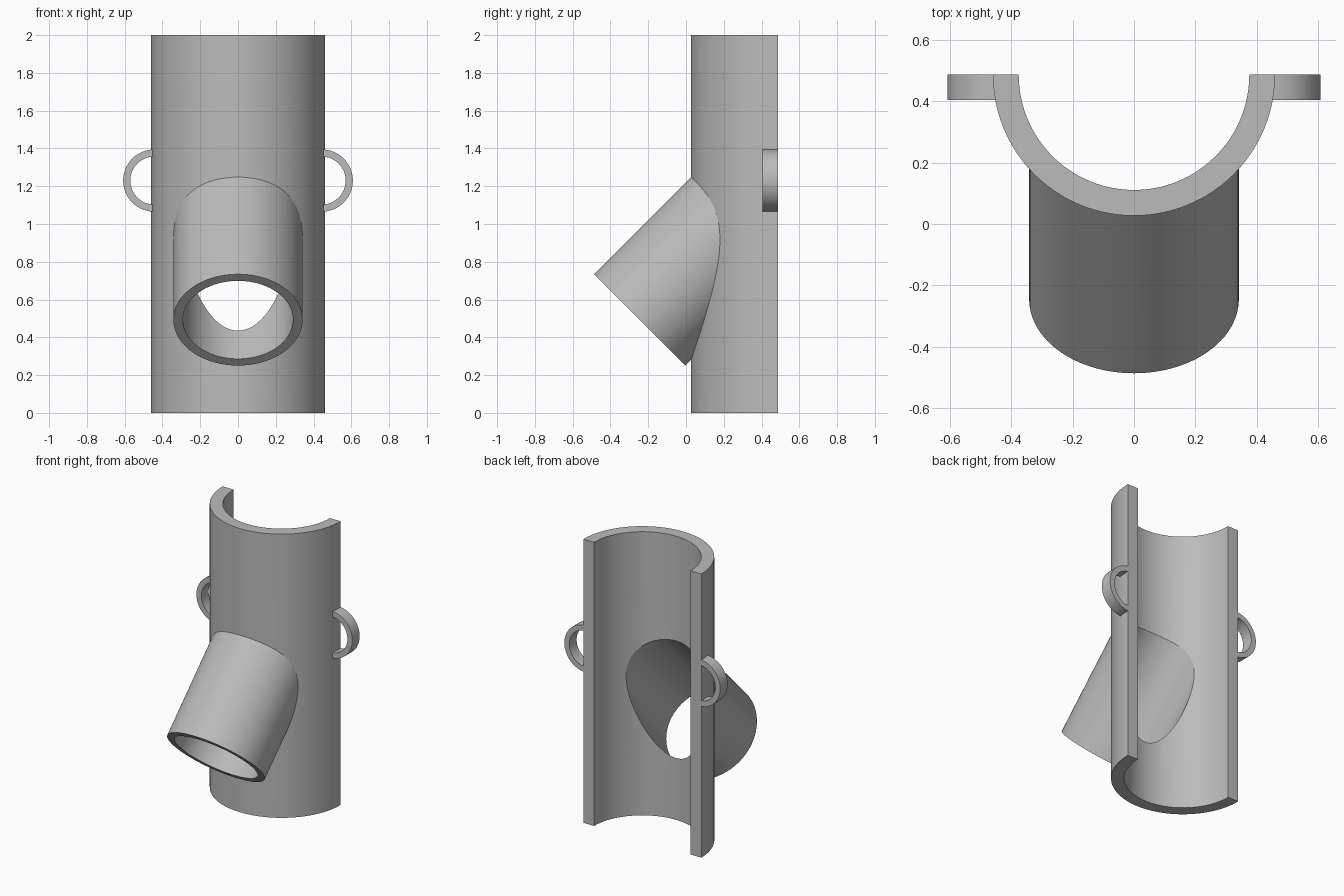
import bpy, bmesh, math
from mathutils import Vector, Matrix

if "Cube" in bpy.data.objects:
    bpy.data.objects.remove(bpy.data.objects["Cube"])

BACK = 0.487                    # flat rear plane, also the axis of the half pipe
R_OUT, R_IN, HEIGHT = 0.46, 0.376, 2.0
BRANCH_OUT, BRANCH_IN = 0.342, 0.292
BRANCH_END = Vector((0, -0.245, 0.4925))
BRANCH_DIR = Vector((0, 1, 1)).normalized()

grey = bpy.data.materials.new("plain grey")
grey.diffuse_color = (0.5, 0.5, 0.5, 1)
grey.use_nodes = True
grey.node_tree.nodes["Principled BSDF"].inputs["Base Color"].default_value = grey.diffuse_color


def make_object(name, bm):
    bmesh.ops.recalc_face_normals(bm, faces=bm.faces)
    mesh = bpy.data.meshes.new(name)
    bm.to_mesh(mesh)
    bm.free()
    mesh.materials.append(grey)
    obj = bpy.data.objects.new(name, mesh)
    bpy.context.collection.objects.link(obj)
    return obj


def extrude_profile(name, points, offset):
    bm = bmesh.new()
    face = bm.faces.new([bm.verts.new(p) for p in points])
    moved = bmesh.ops.extrude_face_region(bm, geom=[face], use_keep_orig=True)
    verts = [v for v in moved["geom"] if isinstance(v, bmesh.types.BMVert)]
    bmesh.ops.translate(bm, verts=verts, vec=offset)
    return make_object(name, bm)


def rod(name, radius, start, direction, length, sides=96):
    bm = bmesh.new()
    turn = direction.to_track_quat('Z', 'X').to_matrix().to_4x4()
    place = Matrix.Translation(start + direction * length / 2) @ turn
    bmesh.ops.create_cone(bm, cap_ends=True, segments=sides, radius1=radius,
                          radius2=radius, depth=length, matrix=place)
    return make_object(name, bm)


def combine(obj, other, operation):
    mod = obj.modifiers.new(operation.lower(), 'BOOLEAN')
    mod.object, mod.operation, mod.solver = other, operation, 'EXACT'
    bpy.context.view_layer.objects.active = obj
    bpy.ops.object.modifier_apply(modifier=mod.name)
    bpy.data.objects.remove(other)


def smooth(obj):
    bpy.ops.object.select_all(action='DESELECT')
    obj.select_set(True)
    bpy.context.view_layer.objects.active = obj
    bpy.ops.object.shade_smooth_by_angle(angle=math.radians(30))


# Half pipe, first as a solid half disc
arc = [math.pi + math.pi * i / 48 for i in range(49)]
body = extrude_profile("half_pipe_with_branch",
                       [(R_OUT * math.cos(a), BACK + R_OUT * math.sin(a), 0) for a in arc],
                       (0, 0, HEIGHT))

# Slanted branch joined on, then the main bore and the branch bore cut out
combine(body, rod("branch", BRANCH_OUT, BRANCH_END, BRANCH_DIR, 0.95), 'UNION')
combine(body, rod("main_bore", R_IN, Vector((0, BACK, -0.2)), Vector((0, 0, 1)), 2.4), 'DIFFERENCE')
combine(body, rod("branch_bore", BRANCH_IN, BRANCH_END - BRANCH_DIR * 0.2, BRANCH_DIR, 1.6), 'DIFFERENCE')
smooth(body)

# Half-ring side loops, rooted in the pipe wall
for side, name in ((-1, "left_loop"), (1, "right_loop")):
    angles = [math.pi * (i / 32 - 0.5) for i in range(33)]
    ring = [(0.165, a) for a in angles] + [(0.127, a) for a in reversed(angles)]
    loop = extrude_profile(name,
                           [(side * (0.443 + r * math.cos(a)), BACK, 1.23 + r * math.sin(a))
                            for r, a in ring], (0, -0.082, 0))
    smooth(loop)
